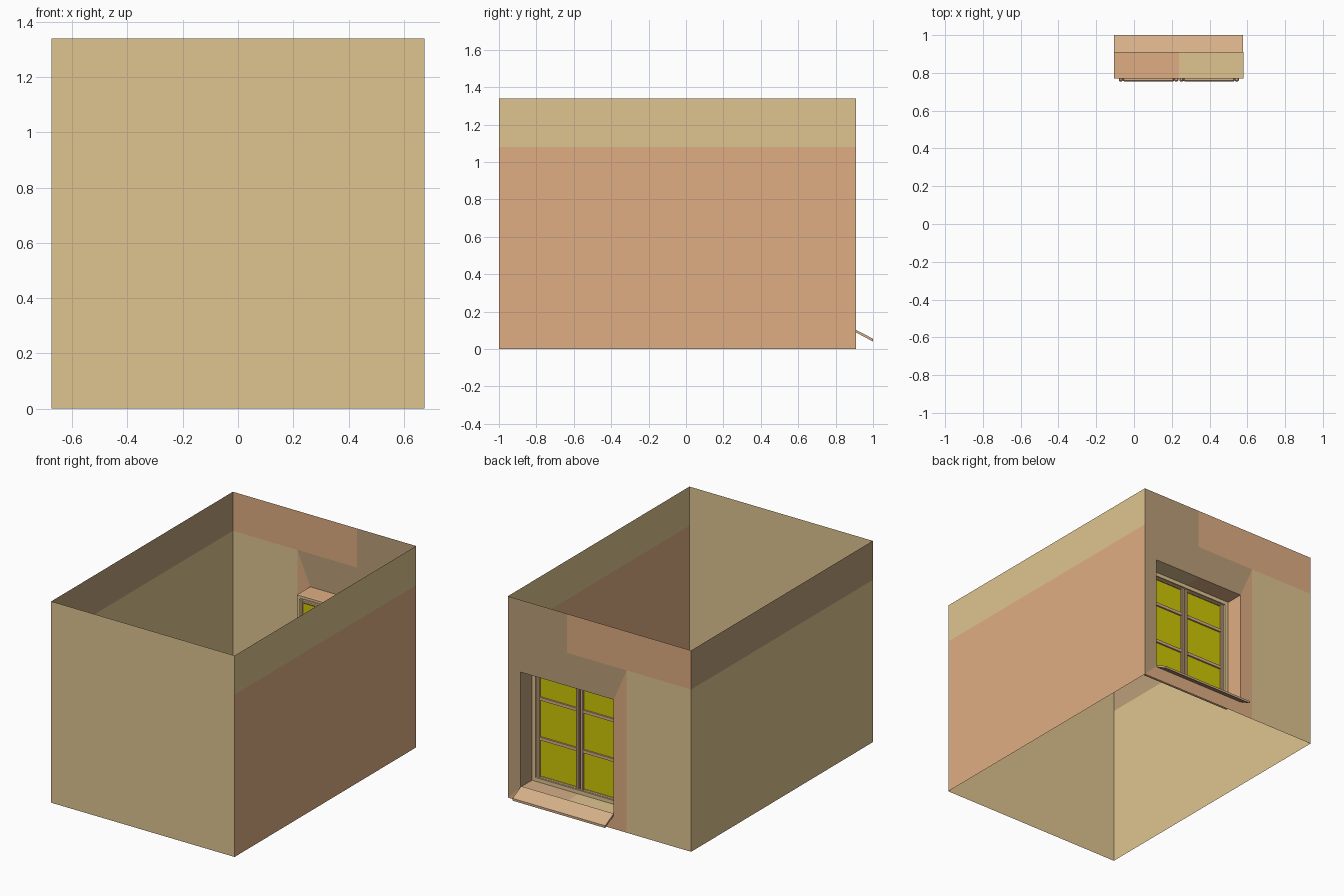
import bpy

if "Cube" in bpy.data.objects:
    bpy.data.objects.remove(bpy.data.objects["Cube"])

def material(name, rgb):
    m = bpy.data.materials.new(name)
    m.diffuse_color = [(c / 255) ** 2.2 for c in rgb] + [1.0]
    m.use_nodes = True
    m.node_tree.nodes["Principled BSDF"].inputs["Base Color"].default_value = m.diffuse_color
    return m

TAN = material("tan_plaster", (222, 195, 143))
ORANGE = material("orange_plaster", (222, 172, 130))
BROWN = material("brown_plaster", (187, 157, 121))
SILL = material("sill_stone", (212, 174, 136))
GLASS = material("yellow_glass", (206, 198, 14))

def mesh(name, verts, faces, mat):
    me = bpy.data.meshes.new(name)
    me.from_pydata(verts, [], faces)
    me.materials.append(mat)
    ob = bpy.data.objects.new(name, me)
    bpy.context.collection.objects.link(ob)
    return ob

def panel(name, pts, mat):
    return mesh(name, pts, [range(len(pts))], mat)

def box(name, x0, x1, y0, y1, z0, z1, mat, bevel=0):
    v = [(x, y, z) for x in (x0, x1) for y in (y0, y1) for z in (z0, z1)]
    f = [(0, 1, 3, 2), (4, 6, 7, 5), (0, 4, 5, 1), (2, 3, 7, 6), (0, 2, 6, 4), (1, 5, 7, 3)]
    ob = mesh(name, v, f, mat)
    if bevel:
        b = ob.modifiers.new("bevel", 'BEVEL')
        b.width, b.segments = bevel, 1
    return ob

def frame(name, x0, x1, y0, y1, z0, z1, w, mat, bevel=0):
    box(name + "_left", x0, x0 + w, y0, y1, z0, z1, mat, bevel)
    box(name + "_right", x1 - w, x1, y0, y1, z0, z1, mat, bevel)
    box(name + "_bottom", x0 + w, x1 - w, y0, y1, z0, z0 + w, mat, bevel)
    box(name + "_top", x0 + w, x1 - w, y0, y1, z1 - w, z1, mat, bevel)

W, F, B, H, BAND = 0.675, -1.0, 0.91, 1.34, 1.08      # room walls
L, R, LOW, TOP, IN = -0.105, 0.58, 0.095, 0.86, 0.77  # window opening
MID = (L + R) / 2

# Front and side walls, open at floor and ceiling
panel("front_wall", [(-W, F, 0), (W, F, 0), (W, F, H), (-W, F, H)], TAN)
for side, s, low, high in (("right", 1, ORANGE, TAN), ("left", -1, TAN, BROWN)):
    for part, z0, z1, mat in (("lower", 0, BAND, low), ("upper", BAND, H, high)):
        pts = [(s * W, F, z0), (s * W, B, z0), (s * W, B, z1), (s * W, F, z1)]
        panel(f"{side}_wall_{part}", pts[::s], mat)

# Back wall pieces around the opening
def back(name, pts, mat):
    panel(name, [(x, B, z) for x, z in pts], mat)

back("back_wall_plain", [(-W, 0), (-W, BAND), (-0.2, BAND), (-0.2, 0)], TAN)
back("back_wall_band", [(-W, BAND), (-W, H), (MID, H), (MID, BAND)], ORANGE)
back("back_wall_corner_top", [(MID, BAND), (MID, H), (W, H), (W, BAND)], BROWN)
back("back_wall_head", [(-0.2, BAND), (W, BAND), (R, TOP), (L, TOP)], BROWN)
back("back_wall_right", [(R, TOP), (W, BAND), (W, 0), (R, LOW)], BROWN)
back("back_wall_left", [(-0.2, 0), (-0.2, BAND), (L, TOP), (L, LOW)], ORANGE)
back("back_wall_apron", [(-0.2, 0), (L, LOW), (R, LOW), (W, 0)], ORANGE)

# Window reveal
for name, x0, x1, z, mat in (("head_left", L, MID, TOP, ORANGE), ("head_right", MID, R, TOP, TAN),
                             ("base_left", L, MID, LOW, TAN), ("base_right", MID, R, LOW, SILL)):
    panel("reveal_" + name, [(x0, IN, z), (x1, IN, z), (x1, B, z), (x0, B, z)], mat)
for name, x, mat in (("left", L, ORANGE), ("right", R, BROWN)):
    panel("reveal_" + name, [(x, IN, LOW), (x, B, LOW), (x, B, TOP), (x, IN, TOP)], mat)

# Sloping outer sill
prof = [(B, 0.088), (1.0, 0.04), (1.0, 0.055), (B, 0.102)]
mesh("outer_sill", [(x, y, z) for x in (L, R - 0.003) for y, z in prof],
     [(0, 3, 2, 1), (4, 5, 6, 7)] + [(i, (i + 1) % 4, (i + 1) % 4 + 4, i + 4) for i in range(4)], SILL)

# Fixed frame, then two casements with glass and glazing bars
frame("fixed_frame", L, R, IN, 0.79, LOW, TOP, 0.025, TAN)
for name, x0, x1 in (("left", L + 0.025, MID - 0.003), ("right", MID + 0.003, R - 0.025)):
    frame(name + "_casement", x0, x1, 0.755, 0.78, 0.105, 0.845, 0.022, SILL, 0.005)
    panel(name + "_glass", [(x0 + 0.01, 0.767, 0.115), (x1 - 0.01, 0.767, 0.115),
                            (x1 - 0.01, 0.767, 0.835), (x0 + 0.01, 0.767, 0.835)], GLASS)
    for i, z in enumerate((0.38, 0.645)):
        box(f"{name}_glazing_bar_{i + 1}", x0 + 0.022, x1 - 0.022, 0.758, 0.778,
            z - 0.01, z + 0.01, SILL)
